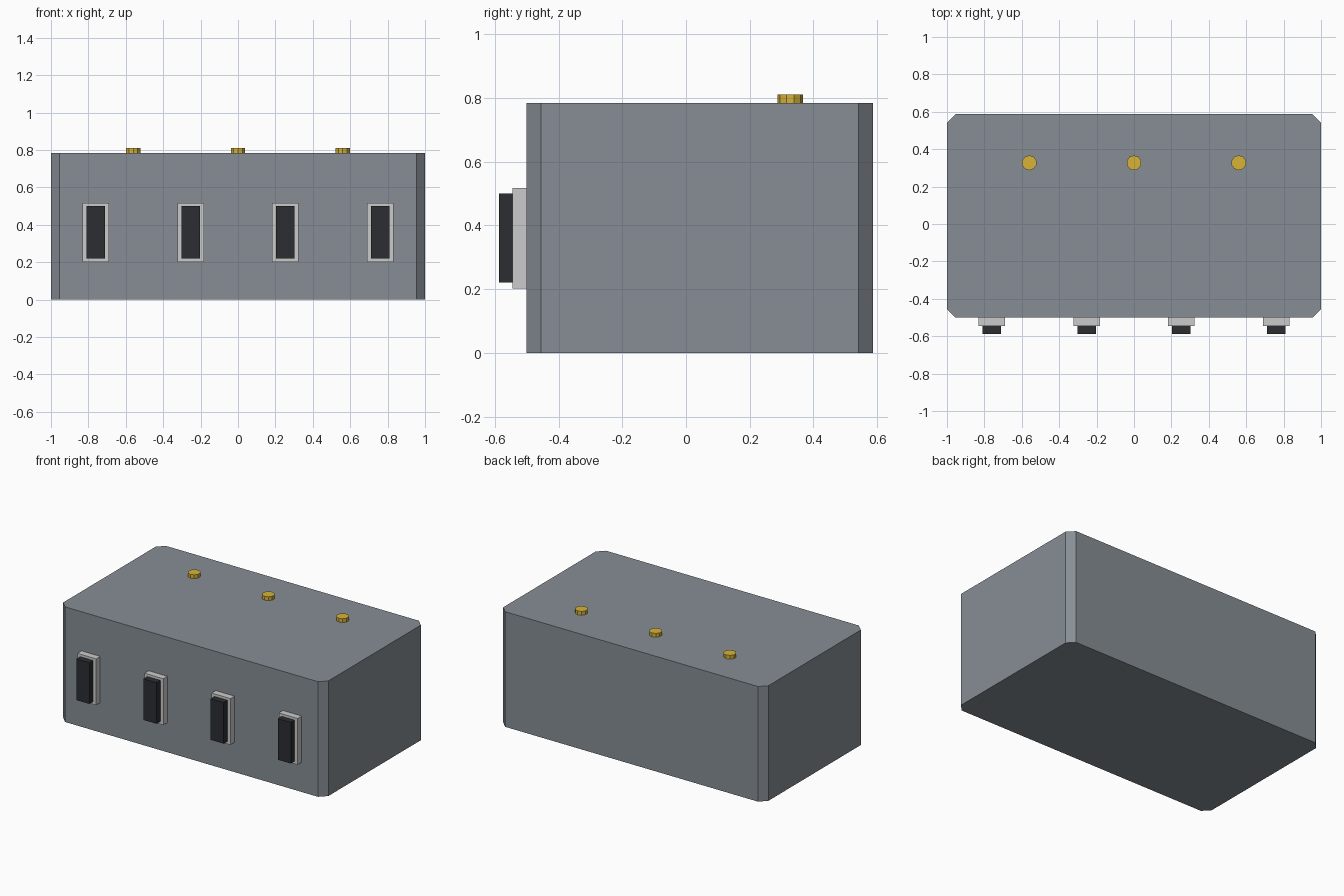
import bpy, bmesh
from mathutils import Matrix

if "Cube" in bpy.data.objects:
    bpy.data.objects.remove(bpy.data.objects["Cube"])


def material(name, rgb):
    m = bpy.data.materials.new(name)
    m.diffuse_color = (*rgb, 1)
    m.use_nodes = True
    m.node_tree.nodes["Principled BSDF"].inputs["Base Color"].default_value = m.diffuse_color
    return m


GREY = material("slate_grey", (0.24, 0.27, 0.30))
LIGHT = material("light_grey", (0.55, 0.56, 0.57))
BLACK = material("black", (0.025, 0.027, 0.032))
GOLD = material("gold", (0.68, 0.45, 0.04))


def finish(name, bm, mat):
    mesh = bpy.data.meshes.new(name)
    bm.to_mesh(mesh)
    bm.free()
    mesh.materials.append(mat)
    ob = bpy.data.objects.new(name, mesh)
    bpy.context.collection.objects.link(ob)
    return ob


def box(name, lo, hi, mat, chamfer=0):
    bm = bmesh.new()
    size = [b - a for a, b in zip(lo, hi)]
    mid = [(a + b) / 2 for a, b in zip(lo, hi)]
    bmesh.ops.create_cube(bm, size=1, matrix=Matrix.Translation(mid) @ Matrix.Diagonal((*size, 1)))
    if chamfer:
        upright = [e for e in bm.edges if abs(e.verts[0].co.z - e.verts[1].co.z) > 0.01]
        bmesh.ops.bevel(bm, geom=upright, offset=chamfer, segments=1, affect='EDGES')
    return finish(name, bm, mat)


def stud(name, x, y, z0, z1, radius, mat):
    bm = bmesh.new()
    bmesh.ops.create_cone(bm, cap_ends=True, segments=10, radius1=radius, radius2=radius,
                          depth=z1 - z0, matrix=Matrix.Translation((x, y, (z0 + z1) / 2)))
    return finish(name, bm, mat)


# Body with chamfered upright corners
FRONT, BACK, TOP = -0.501, 0.587, 0.785
box("body", (-1, FRONT, 0), (1, BACK, TOP), GREY, 0.046)

# Row of framed switches on the front
for i in range(4):
    x = -0.76 + i * 0.5067
    box(f"switch_frame_{i + 1}", (x - 0.071, -0.545, 0.202), (x + 0.071, FRONT, 0.518), LIGHT)
    box(f"switch_rocker_{i + 1}", (x - 0.049, -0.587, 0.221), (x + 0.049, -0.545, 0.501), BLACK)

# Contact studs on the top
for i, x in enumerate((-0.56, 0, 0.56)):
    stud(f"contact_stud_{i + 1}", x, 0.327, TOP, 0.811, 0.04, GOLD)
